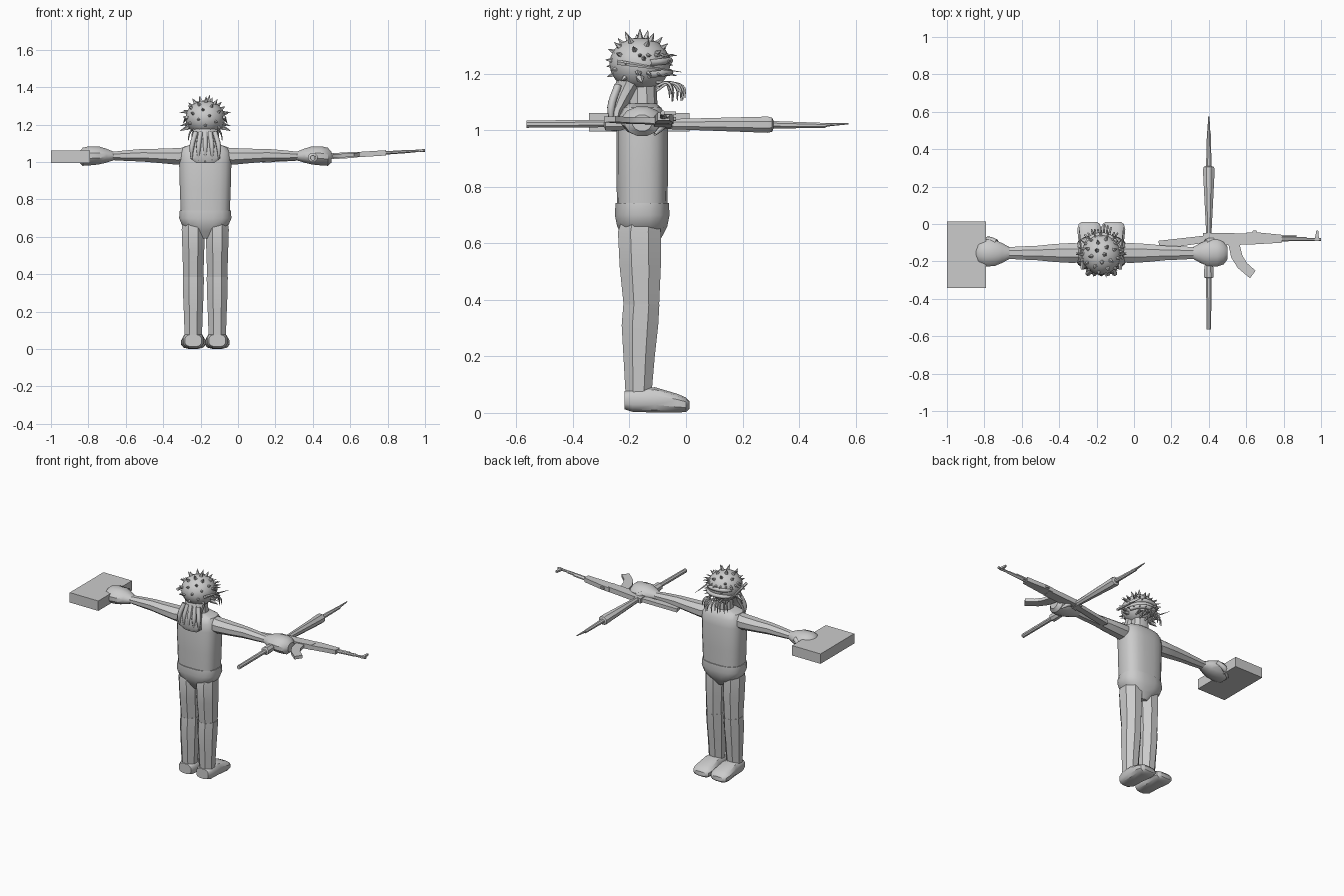
import bpy, bmesh, math, random
from math import sin, cos, pi, copysign
from mathutils import Vector

random.seed(4)
if bpy.data.objects.get("Cube"):
    bpy.data.objects.remove(bpy.data.objects["Cube"])

grey = bpy.data.materials.new("plain grey")
grey.use_nodes = True
grey.diffuse_color = (0.6, 0.6, 0.6, 1)
grey.node_tree.nodes["Principled BSDF"].inputs["Base Color"].default_value = (0.6, 0.6, 0.6, 1)

CX, CY = -0.175, -0.155          # body axis
HEAD = Vector((CX, -0.163, 1.235))


def finish(bm, name, angle=35):
    bmesh.ops.recalc_face_normals(bm, faces=bm.faces)
    mesh = bpy.data.meshes.new(name)
    bm.to_mesh(mesh)
    bm.free()
    mesh.materials.append(grey)
    mesh.shade_smooth()
    mesh.set_sharp_from_angle(angle=math.radians(angle))
    obj = bpy.data.objects.new(name, mesh)
    bpy.context.collection.objects.link(obj)
    return obj


def loft(name, axis, rings, sides=8, power=1.0, angle=35):
    """Skin rings (position, centre u, centre v, radius u, radius v) along an axis."""
    bm = bmesh.new()
    loops = []
    for p, cu, cv, ru, rv in rings:
        loop = []
        for i in range(sides):
            a = 2 * pi * (i + 0.5) / sides
            u = cu + ru * copysign(abs(cos(a)) ** power, cos(a))
            v = cv + rv * copysign(abs(sin(a)) ** power, sin(a))
            co = {"X": (p, u, v), "Y": (u, p, v), "Z": (u, v, p)}[axis]
            loop.append(bm.verts.new(co))
        loops.append(loop)
    for a, b in zip(loops, loops[1:]):
        for i in range(sides):
            j = (i + 1) % sides
            bm.faces.new((a[i], a[j], b[j], b[i]))
    bm.faces.new(loops[0])
    bm.faces.new(loops[-1])
    return finish(bm, name, angle)


def gun_z(x):
    return 1.032 + 0.0625 * (x - 0.52)


def plate(name, outline, half):
    """Flat outline in x and y, thickened in z and tilted along the rifle."""
    bm = bmesh.new()
    low = [bm.verts.new((x, y, gun_z(x) - half)) for x, y in outline]
    face = bm.faces.new(low)
    top = bmesh.ops.extrude_face_region(bm, geom=[face])["geom"]
    for v in top:
        if isinstance(v, bmesh.types.BMVert):
            v.co.z += 2 * half
    return finish(bm, name)


def spike(bm, base, direction, radius, length):
    d = Vector(direction).normalized()
    rot = d.to_track_quat("Z", "Y").to_matrix().to_4x4()
    rot.translation = Vector(base) + d * length / 2
    bmesh.ops.create_cone(bm, cap_ends=True, segments=5, radius1=radius,
                          radius2=0.001, depth=length, matrix=rot)


def strand(name, points, radius):
    curve = bpy.data.curves.new(name, "CURVE")
    curve.dimensions = "3D"
    curve.bevel_depth = radius
    curve.bevel_resolution = 1
    curve.resolution_u = 5
    sp = curve.splines.new("BEZIER")
    sp.bezier_points.add(len(points) - 1)
    for bp, co in zip(sp.bezier_points, points):
        bp.co = co
        bp.handle_left_type = bp.handle_right_type = "AUTO"
    sp.bezier_points[-1].radius = 0.3
    curve.materials.append(grey)
    bpy.context.collection.objects.link(bpy.data.objects.new(name, curve))


# Torso, hips and neck
loft("torso", "Z", [
    (0.73, CX, CY, 0.132, 0.09), (0.85, CX, CY, 0.137, 0.092),
    (1.00, CX, CY, 0.141, 0.092), (1.05, CX, CY, 0.138, 0.085),
    (1.08, CX, CY, 0.12, 0.068), (1.095, CX, CY, 0.07, 0.05)], 20, 0.7)
loft("hips", "Z", [
    (0.59, CX, CY, 0.03, 0.05), (0.63, CX, CY, 0.085, 0.075),
    (0.66, CX, CY, 0.125, 0.09), (0.70, CX, CY, 0.142, 0.098),
    (0.742, CX, CY, 0.138, 0.096)], 16, 0.75)
loft("neck", "Z", [(1.07, CX, CY, 0.06, 0.055), (1.17, CX, CY, 0.05, 0.05)], 10)

# Paired limbs
for side, word in ((1, "left"), (-1, "right")):
    lx = CX + side * 0.064
    loft(word + "_thigh", "Z", [
        (0.382, lx, -0.158, 0.058, 0.068), (0.52, lx, -0.162, 0.063, 0.079),
        (0.64, lx, -0.165, 0.067, 0.082), (0.69, lx, -0.16, 0.058, 0.07)], 8)
    loft(word + "_shin", "Z", [
        (0.07, lx, -0.168, 0.05, 0.05), (0.2, lx, -0.166, 0.055, 0.06),
        (0.31, lx, -0.163, 0.06, 0.07), (0.384, lx, -0.158, 0.061, 0.069)], 8)
    loft(word + "_shoe", "Y", [
        (-0.218, lx, 0.045, 0.045, 0.033), (-0.19, lx, 0.045, 0.056, 0.042),
        (-0.11, lx, 0.046, 0.057, 0.046), (-0.03, lx, 0.034, 0.066, 0.034),
        (0.0, lx, 0.029, 0.058, 0.026), (0.012, lx, 0.027, 0.04, 0.014)], 12, 0.7)

    def out(x):
        return CX + side * x

    loft(word + "_arm", "X", [
        (out(0.09), CY, 1.033, 0.05, 0.05), (out(0.15), CY, 1.03, 0.058, 0.048),
        (out(0.25), CY, 1.033, 0.052, 0.041), (out(0.34), CY, 1.036, 0.042, 0.036),
        (out(0.43), CY, 1.034, 0.038, 0.03), (out(0.51), CY, 1.032, 0.033, 0.023)], 8)
    loft(word + "_hand", "X", [
        (out(0.49), CY, 1.032, 0.032, 0.024), (out(0.53), CY, 1.034, 0.055, 0.039),
        (out(0.57), CY, 1.035, 0.072, 0.05), (out(0.62), CY, 1.033, 0.075, 0.053),
        (out(0.655), CY, 1.028, 0.063, 0.05), (out(0.675), CY, 1.026, 0.035, 0.03)], 12)
    strand(word + "_thumb", [(out(0.56), -0.10, 1.05), (out(0.61), -0.085, 1.02),
                             (out(0.655), -0.11, 0.985)], 0.018)

# Head with spikes
bm = bmesh.new()
bmesh.ops.create_uvsphere(bm, u_segments=16, v_segments=10, radius=0.1)
for v in bm.verts:
    v.co = HEAD + Vector((v.co.x * 1.06, v.co.y * 1.08, v.co.z * 0.94))
finish(bm, "head", 50)

bm = bmesh.new()
COUNT = 40
for i in range(COUNT):
    z = 1 - 1.5 * (i + 0.5) / COUNT
    r, a = math.sqrt(1 - z * z), i * pi * (3 - math.sqrt(5))
    d = Vector((r * cos(a), r * sin(a), z))
    if d.z < -0.05 and d.y > 0.2:
        continue
    spike(bm, HEAD + d * 0.094, d, 0.012, 0.032)
finish(bm, "head_spikes", 20)

# Thorny face band and wide lips on the +y side
bm = bmesh.new()
for i in range(11):
    a = pi * i / 10
    d = Vector((cos(a), sin(a), 0))
    for dz, drop in ((0.03, 0.0), (-0.03, -0.3)):
        spike(bm, HEAD + Vector((d.x * 0.095, d.y * 0.09, dz)), (d.x, d.y, drop), 0.008, 0.042)
for s in (-1, 1):
    spike(bm, HEAD + Vector((s * 0.1, -0.08, 0.005)), (s * 0.08, 1, -0.15), 0.01, 0.23)
    spike(bm, HEAD + Vector((s * 0.09, 0, -0.05)), (s, 0.2, -0.4), 0.015, 0.05)
finish(bm, "face_thorns", 20)
for name, dz in (("upper_lip", 0.0), ("lower_lip", -0.042)):
    strand(name, [HEAD + Vector((0.102 * cos(a), 0.105 * sin(a), dz + 0.012 * sin(a)))
                  for a in [pi * (0.1 + 0.2 * i) for i in range(5)]], 0.013)

# Curled beard strands
for i in range(11):
    t = (i - 5) / 5
    x = CX + 0.07 * t
    reach = 0.035 * (1 - t * t) + random.uniform(0.0, 0.03)
    strand("beard_strand", [
        (x, -0.105, 1.17 - 0.015 * (i % 3)), (x + 0.005 * t, -0.075 + reach / 2, 1.168),
        (x + 0.015 * t, -0.068 + reach, 1.15),
        (x + 0.02 * t, -0.065 + reach, 1.115 - 0.012 * (i % 2))], 0.005)

# Long hair falling behind the head
loft("hair_back", "Z", [
    (0.995, CX, -0.25, 0.05, 0.012), (1.02, CX, -0.253, 0.085, 0.018),
    (1.07, CX, -0.245, 0.075, 0.028), (1.12, CX, -0.222, 0.062, 0.04),
    (1.18, CX, -0.19, 0.07, 0.055)], 10)
for i in range(5):
    x = CX + 0.036 * (i - 2)
    strand("hair_lock", [(x * 0.7 + CX * 0.3, -0.24, 1.16), (x, -0.265, 1.08),
                         (x, -0.262, 1.0 + 0.008 * abs(i - 2))], 0.014)

# Block held in the right hand
bm = bmesh.new()
bmesh.ops.create_cube(bm, size=1)
for v in bm.verts:
    v.co = Vector((-0.895, -0.165, 1.028)) + Vector((v.co.x * 0.21, v.co.y * 0.355, v.co.z * 0.066))
finish(bm, "held_block")

# Long tube weapon lying across the left hand
TX = 0.4
loft("launcher_tube", "Y", [
    (-0.565, TX, 1.022, 0.013, 0.014), (-0.29, TX, 1.024, 0.016, 0.014),
    (-0.285, TX, 1.024, 0.028, 0.026), (-0.23, TX, 1.024, 0.026, 0.026),
    (-0.2, TX, 1.024, 0.016, 0.016), (-0.04, TX, 1.022, 0.016, 0.02),
    (0.29, TX, 1.02, 0.034, 0.031), (0.305, TX, 1.02, 0.03, 0.027),
    (0.31, TX, 1.02, 0.016, 0.014), (0.49, TX, 1.017, 0.011, 0.01),
    (0.5, TX, 1.02, 0.008, 0.007), (0.575, TX, 1.024, 0.004, 0.003)], 8)

# Rifle lying on its side in the left hand
plate("rifle_stock", [(0.13, -0.09), (0.38, -0.062), (0.38, -0.1), (0.14, -0.135)], 0.012)
plate("rifle_receiver", [(0.37, -0.048), (0.6, -0.05), (0.62, -0.065), (0.62, -0.11),
                         (0.37, -0.115)], 0.016)
plate("rifle_handguard", [(0.6, -0.045), (0.66, -0.045), (0.79, -0.058),
                          (0.79, -0.1), (0.62, -0.11)], 0.014)
plate("rifle_magazine", [(0.505, -0.11), (0.565, -0.11), (0.58, -0.17), (0.605, -0.21),
                         (0.65, -0.25), (0.62, -0.29), (0.555, -0.235), (0.52, -0.18)], 0.01)
plate("rifle_grip", [(0.39, -0.11), (0.43, -0.11), (0.41, -0.2), (0.37, -0.19)], 0.012)
plate("rifle_front_sight", [(0.965, -0.09), (0.99, -0.09), (0.985, -0.035), (0.975, -0.035)], 0.006)
plate("rifle_rear_sight", [(0.63, -0.05), (0.66, -0.05), (0.655, -0.036), (0.635, -0.036)], 0.006)
loft("rifle_barrel", "X", [
    (0.77, -0.08, gun_z(0.77), 0.014, 0.01), (0.92, -0.08, gun_z(0.92), 0.012, 0.009),
    (0.925, -0.082, gun_z(0.925), 0.009, 0.007), (1.0, -0.082, gun_z(1.0), 0.009, 0.008)], 8)
loft("rifle_gas_tube", "X", [
    (0.77, -0.066, gun_z(0.77), 0.008, 0.008), (0.87, -0.066, gun_z(0.87), 0.008, 0.008)], 6)
